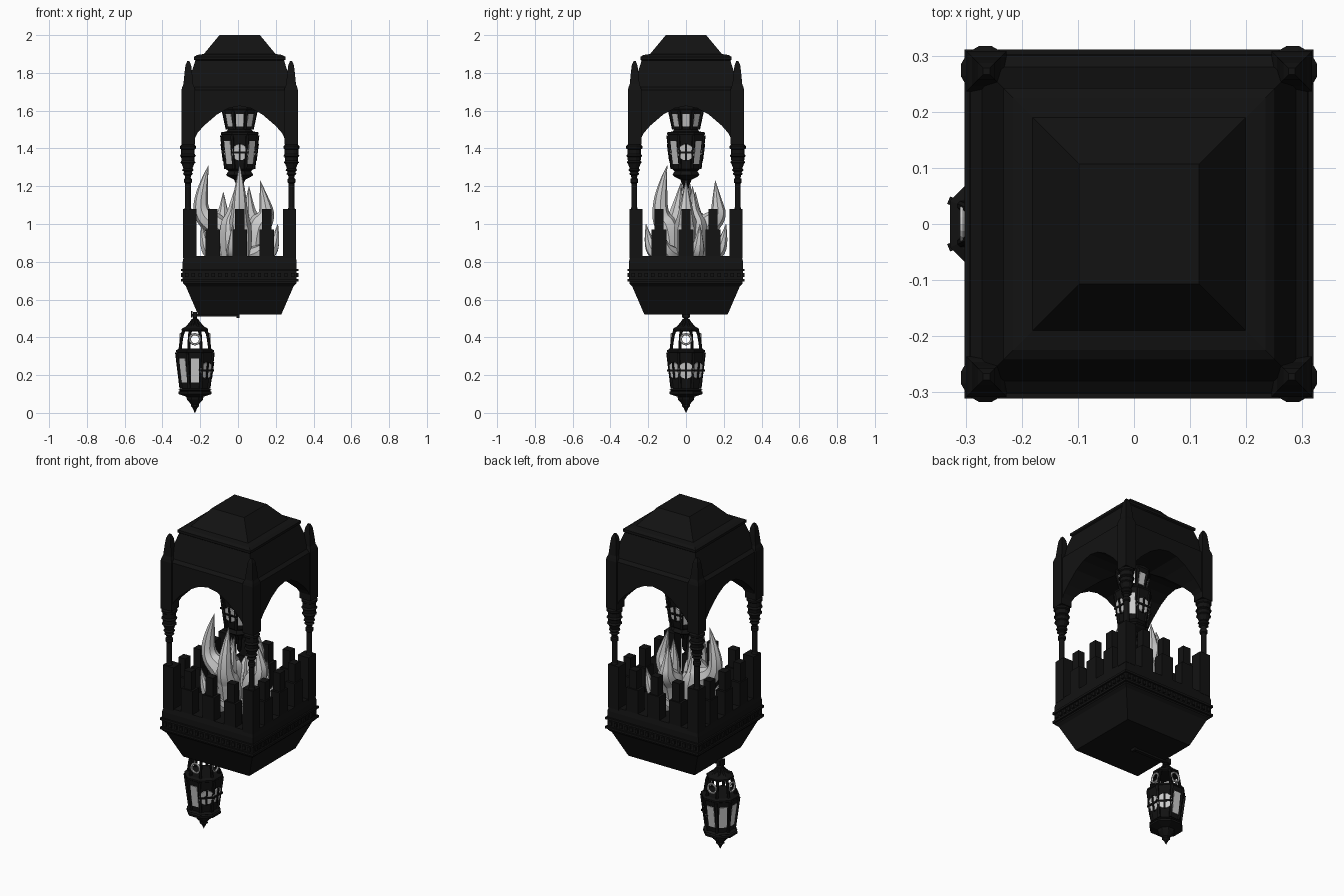
import bpy, bmesh, math
from mathutils import Matrix, Vector

if "Cube" in bpy.data.objects:
    bpy.data.objects.remove(bpy.data.objects["Cube"])

CX = 0.009  # centre of the main body


def material(name, c):
    m = bpy.data.materials.new(name)
    m.diffuse_color = (c, c, c, 1)
    m.use_nodes = True
    m.node_tree.nodes["Principled BSDF"].inputs["Base Color"].default_value = m.diffuse_color
    return m


IRON = material("black_iron", 0.006)


def finish(name, bm, mat=None):
    bmesh.ops.recalc_face_normals(bm, faces=bm.faces)
    me = bpy.data.meshes.new(name)
    bm.to_mesh(me)
    bm.free()
    ob = bpy.data.objects.new(name, me)
    bpy.context.collection.objects.link(ob)
    if mat:
        me.materials.append(mat)
    return ob


def loft(name, profile, n, x=CX, y=0.0, mat=IRON):
    """Stack of n-sided rings, (half width, z), flats facing the axes."""
    bm = bmesh.new()
    rings = []
    for r, z in profile:
        R = max(r, 0.001) / math.cos(math.pi / n)
        rings.append([bm.verts.new((x + R * math.cos((i + .5) * 2 * math.pi / n),
                                    y + R * math.sin((i + .5) * 2 * math.pi / n), z)) for i in range(n)])
    for a, b in zip(rings, rings[1:]):
        for i in range(n):
            j = (i + 1) % n
            bm.faces.new((a[i], a[j], b[j], b[i]))
    bm.faces.new(rings[0])
    bm.faces.new(rings[-1])
    return finish(name, bm, mat)


def box(bm, size, M):
    bmesh.ops.create_cube(bm, size=1, matrix=M @ Matrix.Diagonal((*size, 1)))


def at(x, y, z):
    return Matrix.Translation((x, y, z))


def tube(name, pts, radii, mat=None, order=3):
    cu = bpy.data.curves.new(name, "CURVE")
    cu.dimensions = "3D"
    cu.bevel_depth = 1.0
    cu.bevel_resolution = 2
    cu.use_fill_caps = True
    s = cu.splines.new("NURBS")
    s.points.add(len(pts) - 1)
    for p, co, r in zip(s.points, pts, radii):
        p.co, p.radius = (*co, 1), r
    s.order_u, s.use_endpoint_u, s.resolution_u = order, True, 6
    ob = bpy.data.objects.new(name, cu)
    bpy.context.collection.objects.link(ob)
    bpy.ops.object.select_all(action="DESELECT")
    ob.select_set(True)
    bpy.context.view_layer.objects.active = ob
    bpy.ops.object.convert(target="MESH")
    ob = bpy.context.object
    bpy.ops.object.shade_smooth_by_angle()
    if mat:
        ob.data.materials.append(mat)
    return ob


def windows(name, x, z0, z1, r0, r1, round_faces):
    """Eight panes on a tapered octagon, with corner bars and window crosses."""
    glass, bars = bmesh.new(), bmesh.new()
    tilt, zm, rm = math.atan2(r1 - r0, z1 - z0), (z0 + z1) / 2, (r0 + r1) / 2
    h, w = z1 - z0, 2 * rm * math.tan(math.pi / 8)
    for i in range(8):
        M = at(x, 0, 0) @ Matrix.Rotation(i * math.pi / 4, 4, "Z") @ at(rm, 0, zm) @ Matrix.Rotation(tilt, 4, "Y")
        if i in round_faces:
            rad = min(w * 0.62, h * 0.4)
            bmesh.ops.create_cone(glass, cap_ends=True, segments=16, radius1=rad, radius2=rad, depth=0.012,
                                  matrix=M @ Matrix.Rotation(math.pi / 2, 4, "Y"))
            box(bars, (0.024, 0.01, rad * 2.1), M)
            box(bars, (0.024, rad * 2.1, 0.01), M)
        else:
            box(glass, (0.006, w * 0.62, h * 0.68), M)
        C = at(x, 0, 0) @ Matrix.Rotation((i + .5) * math.pi / 4, 4, "Z") @ at(rm / math.cos(math.pi / 8), 0, zm)
        box(bars, (0.014, 0.014, h), C @ Matrix.Rotation(tilt, 4, "Y"))
    finish(name + "_panes", glass)
    finish(name + "_bars", bars, IRON)


# Base: tapered underside, trims and dentils
loft("base", [(.22, .52), (.285, .67), (.30, .685), (.30, .695), (.311, .695), (.311, .708), (.302, .708),
              (.302, .75), (.311, .75), (.311, .763), (.302, .763), (.302, .80), (.295, .83)], 4)
bm = bmesh.new()
for k in range(4):
    R = at(CX, 0, 0) @ Matrix.Rotation(k * math.pi / 2, 4, "Z")
    for i in range(17):
        box(bm, (.012, .018, .022), R @ at(.304, -.28 + i * .035, .73))
finish("base_dentils", bm, IRON)

# Parapet: stepped posts and square corner posts
bm = bmesh.new()
for k in range(4):
    R = at(CX, 0, 0) @ Matrix.Rotation(k * math.pi / 2, 4, "Z")
    for p in (-.143, 0, .143):
        box(bm, (.06, .078, .15), R @ at(.265, p, .895))
        box(bm, (.045, .05, .26), R @ at(.265, p, .95))
    box(bm, (.07, .07, .26), R @ at(.264, .264, .95))
finish("parapet_posts", bm, IRON)

# Roof block with a crossing vault cut through it
roof = loft("roof", [(.30, 1.42), (.30, 1.71), (.28, 1.725), (.235, 1.865), (.242, 1.87), (.242, 1.885),
                     (.225, 1.895), (.19, 1.9), (.107, 2.0)], 4)
half = [(.248, 1.35), (.248, 1.43), (.225, 1.48), (.19, 1.52), (.12, 1.58), (.06, 1.613)]
arch = half + [(0, 1.625)] + [(-u, z) for u, z in reversed(half)]
for axis in "xy":
    bm = bmesh.new()
    ends = [[bm.verts.new((CX + u, s, z) if axis == "y" else (CX + s, u, z)) for u, z in arch] for s in (-.5, .5)]
    for e in ends:
        bm.faces.new(e)
    for i in range(len(arch)):
        j = (i + 1) % len(arch)
        bm.faces.new((ends[0][i], ends[0][j], ends[1][j], ends[1][i]))
    cutter = finish("vault_cutter_" + axis, bm)
    cutter.hide_render = True
    mod = roof.modifiers.new("vault", "BOOLEAN")
    mod.object, mod.operation, mod.solver = cutter, "DIFFERENCE", "EXACT"
    bpy.context.view_layer.objects.active = roof
    bpy.ops.object.modifier_apply(modifier=mod.name)
    bpy.data.objects.remove(cutter)

# Corner columns, capitals and pinnacles
column = [(.018, .83), (.018, 1.08), (.015, 1.09), (.015, 1.215), (.021, 1.22), (.021, 1.238), (.014, 1.243),
          (.018, 1.258), (.027, 1.265), (.02, 1.275), (.031, 1.285), (.024, 1.295), (.034, 1.32), (.04, 1.325),
          (.034, 1.335), (.036, 1.355), (.043, 1.36), (.036, 1.37), (.036, 1.395), (.043, 1.40), (.043, 1.412),
          (.034, 1.42), (.034, 1.45)]
spire = [(.036, 1.42), (.036, 1.71), (.032, 1.725), (.026, 1.74), (.02, 1.80), (.015, 1.84), (.006, 1.862)]
for sx in (-1, 1):
    for sy in (-1, 1):
        loft("column", column, 12, CX + sx * .274, sy * .274)
        loft("pinnacle", spire, 4, CX + sx * .272, sy * .272)

# Inner hanging lamp under the vault
loft("inner_lamp", [(0, 1.12), (.012, 1.14), (.015, 1.2), (.03, 1.235), (.06, 1.25), (.072, 1.26), (.06, 1.28),
                    (.072, 1.29), (.096, 1.47), (.1, 1.475), (.1, 1.485), (.07, 1.49), (.062, 1.50),
                    (.085, 1.60), (.092, 1.61), (.092, 1.66)], 8)
windows("inner_lamp_lower", CX, 1.29, 1.47, .072, .096, (0, 2, 4, 6))
windows("inner_lamp_upper", CX, 1.50, 1.60, .064, .087, ())

# Lower hanging lantern
LX = -.228
loft("lantern_body", [(0, 0), (.012, .025), (.022, .035), (.02, .045), (.042, .07), (.045, .085), (.088, .1),
                      (.088, .112), (.078, .116), (.088, .122), (.072, .13), (.097, .32), (.1, .323), (.1, .332),
                      (.085, .34)], 8, LX)
windows("lantern_window", LX, .13, .32, .072, .097, (0, 1, 7))
rib = [(.085, .335), (.08, .38), (.068, .435), (.035, .46), (.012, .49)]
for i in range(8):
    a = (i + .5) * math.pi / 4
    tube("lantern_rib", [(LX + r * math.cos(a), r * math.sin(a), z) for r, z in rib], [.009] * 5, IRON)
loft("lantern_collar", [(.062, .43), (.07, .435), (.07, .445), (.035, .465), (.02, .48), (.02, .495), (.01, .50),
                        (.01, .515)], 8, LX)
for i in range(4):
    a = i * math.pi / 2
    bpy.ops.mesh.primitive_torus_add(location=(LX + .077 * math.cos(a), .077 * math.sin(a), .39),
                                     rotation=(0, math.pi / 2, a), major_radius=.027, minor_radius=.006,
                                     major_segments=16, minor_segments=6)
    bpy.context.object.name = "lantern_dome_ring"

# Bracket holding the lantern
bm = bmesh.new()
box(bm, (.25, .02, .014), at(-.125, 0, .516))
box(bm, (.01, .03, .035), at(-.245, 0, .522))
box(bm, (.014, .03, .022), at(0, 0, .514))
box(bm, (.02, .04, .03), at(LX, 0, .52))
finish("lantern_bracket", bm, IRON)

# Flames: (angle, bulge radius, tip radius, tip height)
for deg, b, t, h in ((180, .2, .165, 1.31), (270, .13, .1, 1.31), (90, .165, .155, 1.23), (0, .135, .108, 1.23),
                     (35, .06, .06, 1.2), (150, .1, .1, 1.17), (240, .05, .03, 1.22)):
    d = Vector((math.cos(math.radians(deg)), math.sin(math.radians(deg)), 0))
    path = [(.08, .83), (.09, .98), (b + .01, 1.04), (b, h - .12), (t, h)]
    tube("flame", [Vector((CX, 0, z)) + d * r for r, z in path], (.06, .07, .045, .03, .001))
for deg in range(20, 380, 60):
    d = Vector((math.cos(math.radians(deg)), math.sin(math.radians(deg)), 0))
    path = [(.08, .83), (.15, .84), (.2, .89), (.215, 1.0)]
    tube("small_flame", [Vector((CX, 0, z)) + d * r for r, z in path], (.05, .05, .03, .001))
